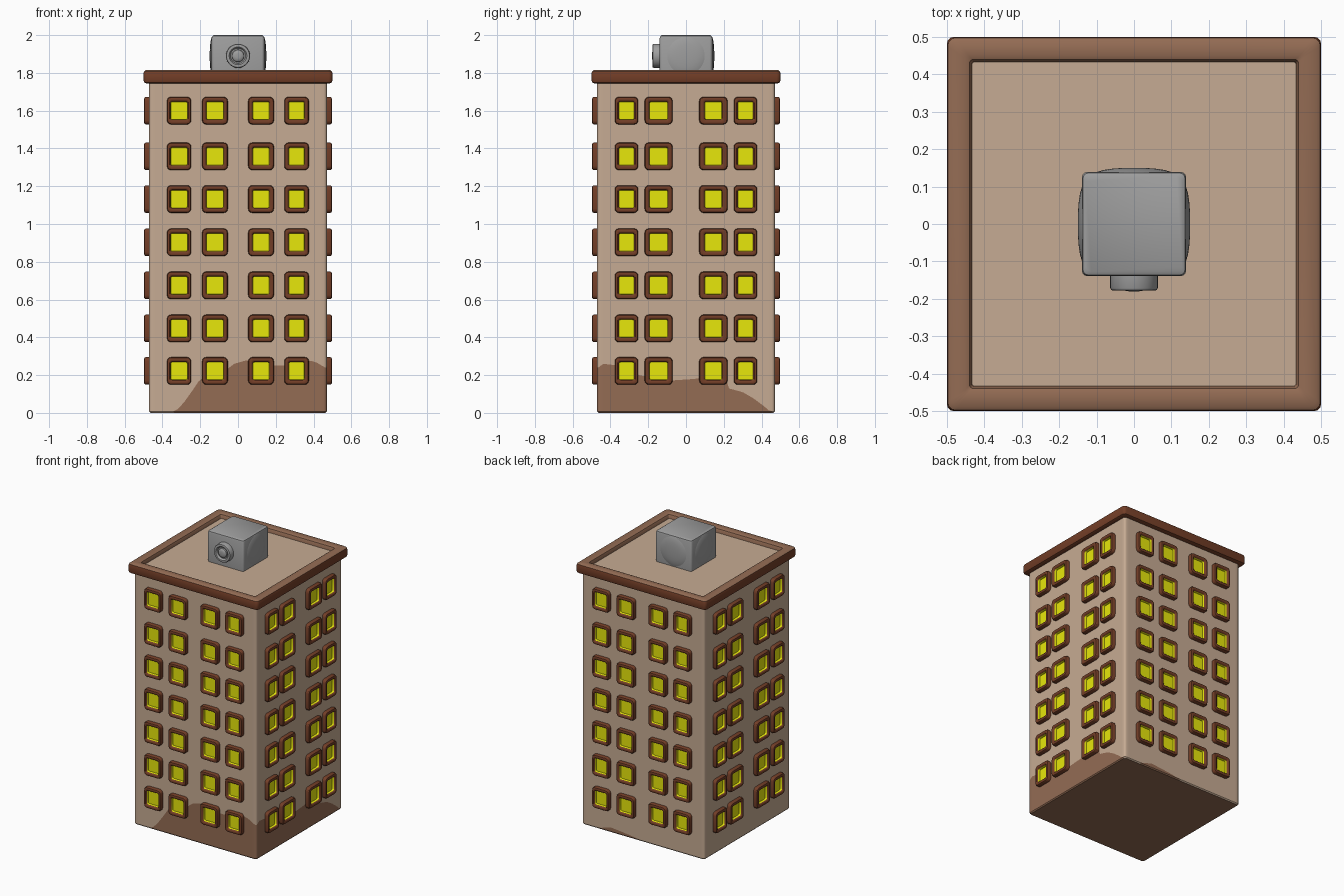
import bpy, bmesh, math
from mathutils import Matrix, Vector

if "Cube" in bpy.data.objects:
    bpy.data.objects.remove(bpy.data.objects["Cube"])


def material(name, r, g, b):
    lin = [((c / 255 + 0.055) / 1.055) ** 2.4 if c > 10 else c / 3295 for c in (r, g, b)]
    m = bpy.data.materials.new(name)
    m.diffuse_color = (*lin, 1)
    m.use_nodes = True
    m.node_tree.nodes["Principled BSDF"].inputs["Base Color"].default_value = m.diffuse_color
    return m


WALL = material("beige wall", 198, 171, 147)
STAIN = material("light brown", 148, 108, 84)
TRIM = material("dark brown trim", 115, 62, 39)
GLASS = material("yellow glass", 240, 240, 12)
METAL = material("grey metal", 158, 158, 158)


def rounded_rect(hw, hh, r, seg=3):
    """Counter-clockwise rounded rectangle outline."""
    pts = []
    for k, (sx, sy) in enumerate(((1, 1), (-1, 1), (-1, -1), (1, -1))):
        for i in range(seg + 1):
            a = math.pi / 2 * (k + i / seg)
            pts.append((sx * (hw - r) + r * math.cos(a), sy * (hh - r) + r * math.sin(a)))
    return pts


def circle(r, n=32):
    return [(r * math.cos(2 * math.pi * i / n), r * math.sin(2 * math.pi * i / n)) for i in range(n)]


def loft(bm, rings, mats, mat=Matrix(), start=None, end=None):
    """Skin rings of 3D points; mats holds one slot per band."""
    vs = [[bm.verts.new(mat @ Vector(p)) for p in ring] for ring in rings]
    n = len(vs[0])
    for a, b, m in zip(vs, vs[1:], mats):
        for i in range(n):
            j = (i + 1) % n
            f = bm.faces.new((a[i], a[j], b[j], b[i]))
            f.material_index = m(i) if callable(m) else m
    if start is not None:
        bm.faces.new(vs[0][::-1]).material_index = start
    if end is not None:
        bm.faces.new(vs[-1]).material_index = end


def finish(bm, name, mats):
    me = bpy.data.meshes.new(name)
    bm.to_mesh(me)
    bm.free()
    ob = bpy.data.objects.new(name, me)
    bpy.context.collection.objects.link(ob)
    for m in mats:
        me.materials.append(m)
    bpy.ops.object.select_all(action='DESELECT')
    ob.select_set(True)
    bpy.context.view_layer.objects.active = ob
    bpy.ops.object.shade_smooth_by_angle(angle=math.radians(35))
    return ob


def at(pts, z):
    return [(x, y, z) for x, y in pts]


# Height of the brown stain along the front (by x), right side (by y) and back (by x)
FRONT = [(-.47, 0), (-.34, .0), (-.29, .05), (-.24, .12), (-.2, .18), (-.1, .2), (-.02, .26),
         (.05, .28), (.15, .25), (.25, .25), (.36, .28), (.41, .27), (.47, .235)]
RIGHT = [(-.47, .235), (-.44, .26), (-.35, .25), (-.25, .2), (-.1, .17), (.05, .18), (.15, .2),
         (.21, .19), (.225, .13), (.3, .11), (.36, .075), (.42, .03), (.45, 0), (.47, 0)]
BACK = [(-.02, 0), (.1, .02), (.25, .035), (.36, 0)]


def stain_height(x, y):
    table, t = ((FRONT, x) if y < -.455 and x <= -y else (RIGHT, y) if x > .455
                else (BACK, x) if y > .455 else ([], 0))
    for (a, h0), (b, h1) in zip(table, table[1:]):
        if a <= t <= b:
            return h0 + (h1 - h0) * (t - a) / (b - a)
    return 0


# Tower walls, split along the stain edge
H = 0.47
corners = rounded_rect(H, H, 0.015)
outline = []
for p, q in zip(corners, corners[1:] + corners[:1]):
    n = 48 if math.dist(p, q) > 0.5 else 1
    outline += [(p[0] + (q[0] - p[0]) * i / n, p[1] + (q[1] - p[1]) * i / n) for i in range(n)]
heights = [max(0.009, stain_height(x, y)) for x, y in outline]
foot = lambda i: 1 if max(heights[i], heights[(i + 1) % len(heights)]) > 0.0095 else 0
bm = bmesh.new()
loft(bm, [at([(x * .987, y * .987) for x, y in outline], 0), at(outline, 0.007),
          [(x, y, h) for (x, y), h in zip(outline, heights)], at(outline, 1.76)],
     [foot, foot, 0], start=1)
finish(bm, "tower_walls", [WALL, STAIN])

# Parapet with rounded rim, and the roof deck inside it
bm = bmesh.new()
profile = [(.46, 1.745), (.488, 1.745), (.497, 1.75), (.5, 1.76), (.5, 1.797), (.497, 1.808),
           (.488, 1.815), (.45, 1.815), (.439, 1.81), (.435, 1.8), (.433, 1.785)]
loft(bm, [at(rounded_rect(h, h, .02 if h > .45 else .008), z) for h, z in profile],
     [0, 0, 0, 0, 0, 1, 1, 1, 1, 1], end=2)
finish(bm, "parapet_and_roof", [TRIM, STAIN, WALL])

# Windows: rounded frame, recess and glass; columns are (centre, half width, glass half width)
ROWS = [.222, .447, .675, .903, 1.132, 1.358, 1.6]
FRONT_COLS = [(-.312, .064, .045), (-.122, .068, .046), (.122, .068, .044), (.31, .065, .042)]
SIDE_COLS = [(-.315, .062, .041), (-.145, .074, .049), (.145, .075, .046), (.315, .062, .041)]
# (fraction from outer edge to glass edge, height above the wall)
FRAME = [(0, -.01), (0, .019), (.14, .025), (.38, .027), (.7, .027), (.88, .024), (1, .018), (1.06, .004)]
for name, angle, cols in (("front", 0, FRONT_COLS), ("right", 90, SIDE_COLS),
                          ("back", 180, FRONT_COLS), ("left", 270, SIDE_COLS)):
    bm = bmesh.new()
    side = Matrix.Rotation(math.radians(angle), 4, 'Z') @ Matrix.Translation((0, -H, 0)) \
        @ Matrix.Rotation(math.pi / 2, 4, 'X')
    for cx, hw, gw in cols:
        for cz in ROWS:
            rings = [at(rounded_rect(hw + (gw - hw) * t, .073 - .025 * t, .022 - .013 * t), d)
                     for t, d in FRAME]
            loft(bm, rings, [0] * 6 + [1], side @ Matrix.Translation((cx, cz, 0)), end=1)
    finish(bm, name + "_windows", [TRIM, GLASS])

# Rooftop cooling unit: softened box
bm = bmesh.new()
box = [(.137, 1.775), (.139, 1.8), (.139, 1.985), (.136, 1.995), (.128, 2.0)]
loft(bm, [at(rounded_rect(h, h, .014), z) for h, z in box], [0] * 4, start=0, end=0)
finish(bm, "cooling_unit_box", [METAL])

# Shallow bulges on three sides of the unit and a round fan on its front
DOME = [(.105, -.001), (.095, .0025), (.08, .0065), (.06, .0095), (.035, .0113), (.012, .012)]
FAN = [(.064, -.01), (.064, .032), (.061, .038), (.055, .04), (.047, .039), (.042, .034),
       (.04, .026), (.033, .026), (.031, .034), (.024, .04), (.012, .042)]
for name, angle, prof in (("front_fan", 0, FAN), ("right_bulge", 90, DOME),
                          ("back_bulge", 180, DOME), ("left_bulge", 270, DOME)):
    bm = bmesh.new()
    m = Matrix.Rotation(math.radians(angle), 4, 'Z') @ Matrix.Translation((0, -.138, 1.89)) \
        @ Matrix.Rotation(math.pi / 2, 4, 'X')
    loft(bm, [at(circle(r), d) for r, d in prof], [0] * (len(prof) - 1), m, end=0)
    finish(bm, name, [METAL])
